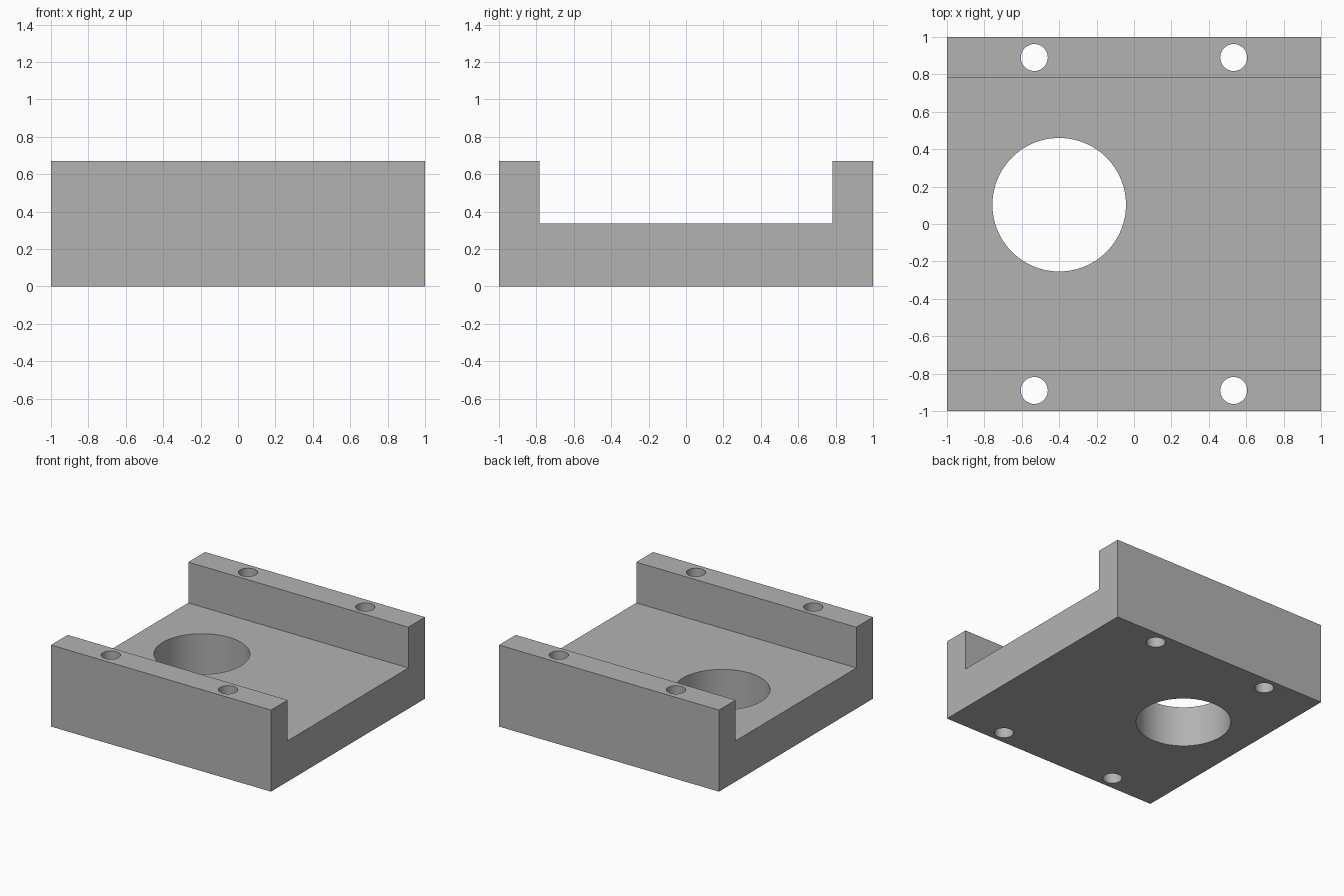
import bpy
import bmesh

cube = bpy.data.objects.get("Cube")
if cube:
    bpy.data.objects.remove(cube, do_unlink=True)

HEIGHT, FLOOR, WALL = 0.67, 0.335, 0.783

grey = bpy.data.materials.new("plain grey")
grey.use_nodes = True
colour = (0.45, 0.45, 0.45, 1)
grey.diffuse_color = colour
grey.node_tree.nodes["Principled BSDF"].inputs["Base Color"].default_value = colour


def add_object(name, bm):
    bmesh.ops.recalc_face_normals(bm, faces=bm.faces)
    mesh = bpy.data.meshes.new(name)
    bm.to_mesh(mesh)
    bm.free()
    mesh.materials.append(grey)
    obj = bpy.data.objects.new(name, mesh)
    bpy.context.collection.objects.link(obj)
    return obj


# Channel block: U-shaped profile extruded along x
half = [(1, 0), (1, HEIGHT), (WALL, HEIGHT), (WALL, FLOOR)]
profile = half + [(-y, z) for y, z in reversed(half)]
bm = bmesh.new()
face = bm.faces.new([bm.verts.new((-1, y, z)) for y, z in profile])
extruded = bmesh.ops.extrude_face_region(bm, geom=[face])["geom"]
bmesh.ops.translate(bm, vec=(2, 0, 0),
                    verts=[v for v in extruded if isinstance(v, bmesh.types.BMVert)])
block = add_object("channel_block", bm)


# Through holes: one large bore and four bolt holes in the walls
def drill(name, x, y, radius, sides):
    bm = bmesh.new()
    bmesh.ops.create_cone(bm, cap_ends=True, segments=sides,
                          radius1=radius, radius2=radius, depth=2)
    bmesh.ops.translate(bm, vec=(x, y, HEIGHT / 2), verts=bm.verts)
    cutter = add_object(name, bm)
    cutter.hide_render = True
    mod = block.modifiers.new(name, 'BOOLEAN')
    mod.operation = 'DIFFERENCE'
    mod.solver = 'EXACT'
    mod.object = cutter
    bpy.context.view_layer.objects.active = block
    bpy.ops.object.modifier_apply(modifier=mod.name)
    bpy.data.objects.remove(cutter, do_unlink=True)


bpy.ops.object.select_all(action='DESELECT')
block.select_set(True)
drill("bore_cutter", -0.4, 0.103, 0.357, 96)
for x in (-0.533, 0.533):
    for y in (-0.89, 0.89):
        drill("bolt_hole_cutter", x, y, 0.072, 48)

# Smooth hole walls, sharp block edges
bpy.context.view_layer.objects.active = block
bpy.ops.object.shade_smooth_by_angle()
